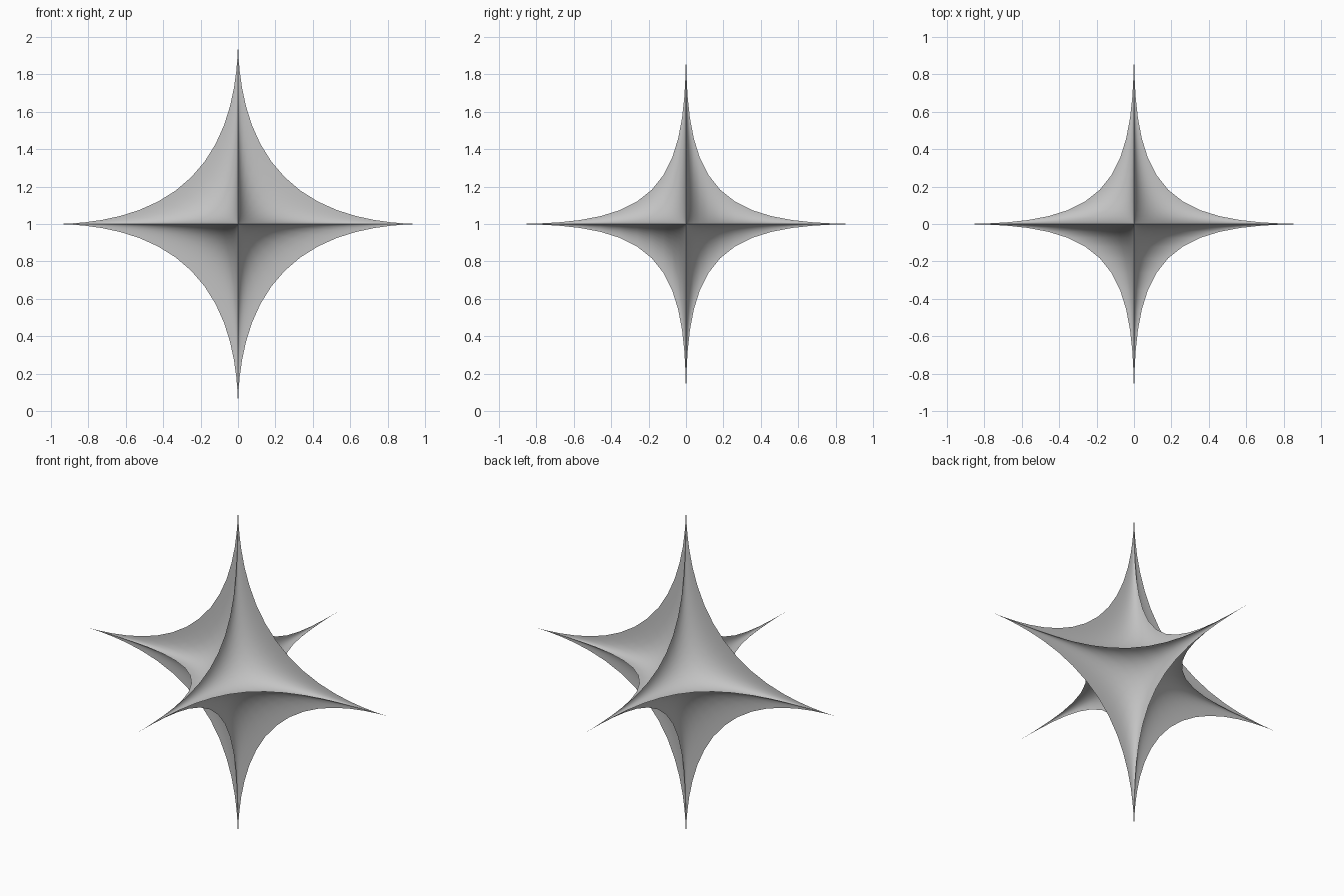
import bpy, bmesh, math

if "Cube" in bpy.data.objects:
    bpy.data.objects.remove(bpy.data.objects["Cube"])

# Exponents of the pinched ellipsoid: along the y axis, and around it
PINCH_ALONG = 4.9
PINCH_AROUND = 4.0
STEPS = 20  # faces per quarter turn


def power(value, exponent):
    return math.copysign(abs(value) ** exponent, value)


# Six-pointed concave star: a sphere with its poles on y, pinched to the axes
bm = bmesh.new()
bmesh.ops.create_uvsphere(bm, u_segments=STEPS * 4, v_segments=STEPS * 2, radius=1)
for v in bm.verts:
    a, b, pole = v.co
    ring = math.hypot(a, b)
    width = ring ** PINCH_ALONG
    cos_u, sin_u = (a / ring, b / ring) if ring > 1e-6 else (0, 0)
    v.co = (width * power(cos_u, PINCH_AROUND),
            power(pole, PINCH_ALONG),
            1 + width * power(sin_u, PINCH_AROUND))
bmesh.ops.recalc_face_normals(bm, faces=bm.faces)

mesh = bpy.data.meshes.new("star_body")
bm.to_mesh(mesh)
bm.free()
star = bpy.data.objects.new("star_body", mesh)
bpy.context.collection.objects.link(star)

# Plain grey surface
grey = bpy.data.materials.new("grey")
grey.diffuse_color = (0.55, 0.55, 0.55, 1)
grey.use_nodes = True
grey.node_tree.nodes["Principled BSDF"].inputs["Base Color"].default_value = grey.diffuse_color
mesh.materials.append(grey)

# Smooth hollows with crisp ridges
bpy.context.view_layer.objects.active = star
star.select_set(True)
bpy.ops.object.shade_smooth_by_angle(angle=math.radians(40))
